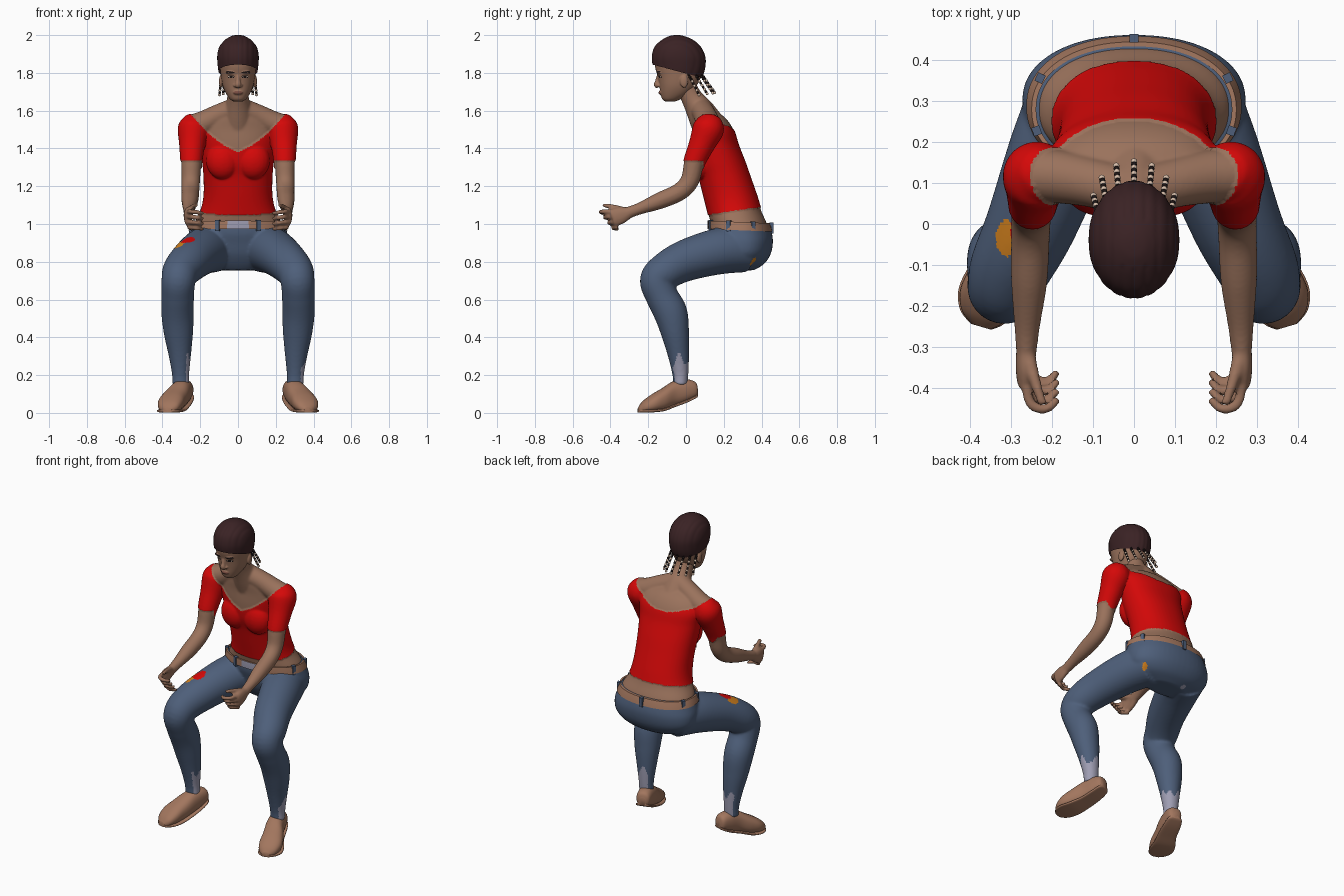
import bpy, bmesh, math
from mathutils import Vector, Matrix

if "Cube" in bpy.data.objects:
    bpy.data.objects.remove(bpy.data.objects["Cube"])


def material(name, r, g, b):
    m = bpy.data.materials.new(name)
    m.diffuse_color = [(c / 255 / 12.92 if c < 11 else ((c / 255 + .055) / 1.055) ** 2.4) for c in (r, g, b)] + [1]
    m.use_nodes = True
    m.node_tree.nodes["Principled BSDF"].inputs["Base Color"].default_value = m.diffuse_color
    return m


SKIN = material("skin", 154, 114, 92)
RED = material("red cloth", 212, 8, 8)
DENIM = material("denim blue", 78, 95, 122)
HAIR = material("dark brown hair", 58, 34, 36)
LEATHER = material("tan leather", 162, 118, 94)
LILAC = material("lilac grey", 158, 157, 178)
ORANGE = material("orange", 212, 130, 30)
BLACK = material("near black", 28, 20, 20)
CREAM = material("cream", 215, 190, 170)
LIP = material("lip brown", 122, 78, 66)


def spline(pts, k=6):
    """Catmull-Rom through tuples of any length."""
    out = []
    for i in range(len(pts) - 1):
        a, b, c, d = (pts[max(0, min(len(pts) - 1, j))] for j in (i - 1, i, i + 1, i + 2))
        for s in range(k):
            t = s / k
            out.append(tuple(q + .5 * t * (r - p + t * (2 * p - 5 * q + 4 * r - w + t * (3 * (q - r) + w - p)))
                             for p, q, r, w in zip(a, b, c, d)))
    return out + [pts[-1]]


def loft(bm, rings, caps=True):
    vs = [[bm.verts.new(p) for p in r] for r in rings]
    n = len(vs[0])
    for a, b in zip(vs, vs[1:]):
        for i in range(n):
            bm.faces.new((a[i], a[(i + 1) % n], b[(i + 1) % n], b[i]))
    if caps:
        bm.faces.new(vs[0][::-1])
        bm.faces.new(vs[-1])


def ring(c, u, v, n=40, p=1.0):
    pw = lambda x: math.copysign(abs(x) ** p, x)
    return [c + u * pw(math.cos(a)) + v * pw(math.sin(a)) for a in (2 * math.pi * i / n for i in range(n))]


def stack(bm, rows, caps=True, n=48, p=.92):
    """Horizontal sections: (z, front y, back y, half width)."""
    loft(bm, [ring(Vector((0, (f + b) / 2, z)), Vector((w, 0, 0)), Vector((0, (b - f) / 2, 0)), n, p)
              for z, f, b, w in rows], caps)


def tube(bm, pts, s=1, ref=(1, 0, 0), n=24):
    """Limb along (x, y, z, radius, second radius)."""
    pts = spline([q if len(q) == 5 else q + (q[3],) for q in pts])
    cs = [Vector((q[0] * s, q[1], q[2])) for q in pts]
    rings = []
    for i, q in enumerate(pts):
        t = (cs[min(i + 1, len(cs) - 1)] - cs[max(i - 1, 0)]).normalized()
        u = Vector(ref) - t * t.dot(Vector(ref))
        u.normalize()
        rings.append(ring(cs[i], u * q[3], t.cross(u) * q[4], n))
    loft(bm, rings)


def ball(bm, c, r, seg=20):
    m = Matrix.Translation(c) @ Matrix.Diagonal((*r, 1))
    return bmesh.ops.create_uvsphere(bm, u_segments=seg, v_segments=seg * 2 // 3, radius=1, matrix=m)["verts"]


def build(name, bm, mats, voxel=0, rule=None, smooth=6):
    bmesh.ops.recalc_face_normals(bm, faces=bm.faces)
    me = bpy.data.meshes.new(name)
    for m in mats:
        me.materials.append(m)
    bm.to_mesh(me)
    bm.free()
    ob = bpy.data.objects.new(name, me)
    bpy.context.collection.objects.link(ob)
    if voxel:
        r = ob.modifiers.new("fuse", "REMESH")
        r.mode, r.voxel_size = "VOXEL", voxel
        s = ob.modifiers.new("relax", "SMOOTH")
        s.factor, s.iterations = .5, smooth
        ev = ob.evaluated_get(bpy.context.evaluated_depsgraph_get())
        me = bpy.data.meshes.new_from_object(ev)
        ob.modifiers.clear()
        ob.data = me
        me.materials.clear()
        for m in mats:
            me.materials.append(m)
    if rule:
        for p in me.polygons:
            p.material_index = rule(p.center, p.normal)
    bpy.ops.object.select_all(action="DESELECT")
    ob.select_set(True)
    bpy.context.view_layer.objects.active = ob
    bpy.ops.object.shade_smooth_by_angle(angle=math.radians(50))
    return ob


# Torso, neck, arms and hands, with the shirt coloured by region
bm = bmesh.new()
stack(bm, spline([(1.60, .03, .155, .09), (1.56, .03, .21, .17), (1.50, .035, .25, .205), (1.42, .035, .275, .195),
                  (1.33, .043, .31, .185), (1.25, .07, .338, .178), (1.15, .095, .373, .178),
                  (1.07, .115, .398, .195), (1.0, .132, .428, .233), (.93, .15, .44, .245)]))
tube(bm, [(0, .0, 1.73, .055), (0, .03, 1.67, .057), (0, .075, 1.60, .075), (0, .12, 1.52, .09)])
for s in (1, -1):
    ball(bm, (s * .08, .088, 1.335), (.085, .064, .095))
    tube(bm, [(0, .075, 1.615, .06), (.1, .1, 1.575, .06), (.18, .115, 1.535, .065), (.24, .12, 1.515, .065)], s, (0, 1, 0))
    tube(bm, [(.225, .13, 1.565, .045), (.235, .12, 1.51, .078), (.243, .083, 1.42, .064), (.247, .045, 1.33, .054),
              (.25, .02, 1.23, .049), (.252, -.035, 1.17, .047), (.255, -.14, 1.123, .044),
              (.26, -.25, 1.08, .031), (.262, -.32, 1.055, .024, .032)], s)
    tube(bm, [(.262, -.30, 1.06, .024, .03), (.266, -.345, 1.045, .022, .045), (.264, -.39, 1.03, .02, .047)], s)
    for i in range(4):
        z, y = 1.066 - .028 * i, .022 * i
        tube(bm, [(.265, -.375, z, .013), (.252, -.436 + y, z, .0125), (.215, -.45 + y, z - .004, .012),
                  (.185, -.425 + y, z - .01, .01)], s, (0, 0, 1), 12)
    tube(bm, [(.258, -.325, 1.07, .02), (.24, -.385, 1.09, .014), (.222, -.44, 1.1, .011)], s, (0, 0, 1), 12)


def shirt(c, n):
    x = abs(c.x)
    t = max(0, min(1, (c.y - .08) / .14))
    neck = (1 - t) * (1.38 + .4 * x + 1.6 * x * x) + t * (1.492 + 1.35 * x * x)
    torso = c.z > 1.05 + (c.y - .12) * .14 and c.y > -.05 and (x < .197 or c.y > .09)
    return int(c.z < neck and (torso or c.z > 1.335))


body = build("upper_body_and_shirt", bm, [SKIN, RED], .0065, shirt)
cloth = {v for p in body.data.polygons if p.material_index for v in p.vertices}
offsets = [(i, body.data.vertices[i].normal * .005) for i in cloth]
for i, d in offsets:
    body.data.vertices[i].co += d

# Head with nose, ears, lips; eyes and brows coloured by region
bm = bmesh.new()
stack(bm, spline([(1.648, -.108, -.06, .022), (1.66, -.125, -.03, .042), (1.69, -.135, .02, .063),
                  (1.73, -.141, .055, .08), (1.78, -.15, .08, .09), (1.84, -.165, .088, .096),
                  (1.90, -.16, .085, .092), (1.95, -.13, .06, .075), (1.98, -.09, .02, .04)]))
tube(bm, [(0, -.145, 1.79, .009), (0, -.15, 1.76, .012), (0, -.153, 1.738, .017), (0, -.145, 1.725, .012)])
ball(bm, (0, -.134, 1.695), (.026, .012, .011))
for s in (1, -1):
    ball(bm, (s * .014, -.145, 1.733), (.011, .011, .009))
    ball(bm, (s * .036, -.142, 1.802), (.03, .016, .008))
    ball(bm, (s * .09, -.01, 1.755), (.011, .022, .034))


def face(c, n):
    x = abs(c.x)
    if c.y > -.09 or n.y > -.1:
        return 0
    e = math.hypot((x - .038) / .019, (c.z - 1.78) / .007)
    if e < 1:
        return 2 if e < .75 and .4 < abs(x - .038) / .019 else 1
    if .018 < x < .062 and abs(c.z - 1.803 - .1 * (x - .03)) < .004:
        return 1
    return 3 if math.hypot(x / .026, (c.z - 1.695) / .009) < 1 else 0


build("head", bm, [SKIN, BLACK, CREAM, LIP], .004, face, 4)

# Hair cap with braided grooves, trimmed along the hairline
bm = bmesh.new()
stack(bm, spline([(1.74, -.12, .06, .088), (1.79, -.162, .092, .1), (1.84, -.177, .104, .108), (1.89, -.181, .102, .111),
                  (1.94, -.166, .078, .098), (1.975, -.128, .038, .07), (1.995, -.088, -.01, .035), (2.0, -.06, -.035, .012)]), n=96, p=1)
mid = Vector((0, -.04, 1.85))
for v in bm.verts:
    if v.co.z < 1.985:
        v.co = mid + (v.co - mid) * (1 - .015 * abs(math.cos(v.co.x * 110)) ** 6)
bmesh.ops.bisect_plane(bm, geom=bm.verts[:] + bm.edges[:] + bm.faces[:], plane_co=(0, -.17, 1.842),
                       plane_no=(0, .072, .27), clear_inner=True)
build("hair", bm, [HAIR])

# Hanging beaded braids around the nape
bm = bmesh.new()
for k in range(-3, 4):
    a = k * math.radians(25)
    top = Vector((.088 * math.sin(a), -.01 + .095 * math.cos(a), 1.79))
    tip = Vector((.102 * math.sin(a), .04 + .112 * math.cos(a), 1.68 + .015 * math.cos(a)))
    for j in range(10):
        c = top.lerp(tip, j / 9)
        r = .008 if j % 2 else .0075
        for f in {f for v in ball(bm, c, (r, r, r), 9) for f in v.link_faces}:
            f.material_index = 1 if j > 1 and j % 2 else 0
build("beaded_braids", bm, [BLACK, CREAM])

# Jeans: pelvis fused with bent legs
bm = bmesh.new()
stack(bm, spline([(1.005, .122, .437, .245), (.95, .125, .455, .262), (.90, .14, .46, .272), (.84, .16, .448, .262),
                  (.79, .19, .415, .21), (.755, .22, .36, .12)]))
for s in (1, -1):
    tube(bm, [(.13, .31, .87, .125), (.185, .17, .855, .122), (.25, .0, .807, .11), (.30, -.105, .752, .099),
              (.315, -.152, .70, .09, .092), (.319, -.128, .62, .086), (.32, -.082, .53, .086, .089),
              (.315, -.057, .42, .077, .074), (.308, -.04, .31, .06, .057), (.304, -.03, .21, .046, .043),
              (.303, -.03, .15, .045, .038)], s, n=36)


def denim(c, n):
    if c.z < .275 + .025 * math.sin(c.x * 90) + .02 * math.sin(c.y * 130) and n.x + n.y * .8 > -.05:
        return 1
    if c.z > .84 and n.z > 0:
        if math.hypot((c.x + .265) / .035, (c.y + .015) / .04) < 1:
            return 2
        if math.hypot((c.x + .31) / .026, (c.y + .035) / .045) < 1:
            return 3
    if c.z < .85 and math.hypot(c.x - .215, c.y - .355) < .016:
        return 3
    return int(c.z < .85 and math.hypot(c.x + .07, c.y - .365) < .016)


build("jeans", bm, [DENIM, LILAC, RED, ORANGE], .008, denim)

# Belt with pale buckle, dipping slightly to the back
bm = bmesh.new()
stack(bm, [(.97, .115, .457, .262), (.99, .114, .452, .257), (1.014, .115, .443, .249),
           (1.014, .125, .432, .238), (.97, .124, .448, .252)], caps=False, n=96)
for v in bm.verts:
    v.co.z -= .04 * (v.co.y - .2)
build("belt", bm, [LEATHER, LILAC], rule=lambda c, n: int(c.y < .2 and abs(c.x) < .055 and n.y < -.3))

# Belt loops
bm = bmesh.new()
for deg in (90, 25, 155, 200, 340, 245, 295):
    a = math.radians(deg)
    p = Vector((math.cos(a) * .252, .284 + math.sin(a) * .168, .99 - .04 * (.084 + math.sin(a) * .168)))
    bmesh.ops.create_cube(bm, size=1, matrix=Matrix.Translation(p) @ Matrix.Rotation(a, 4, "Z")
                          @ Matrix.Diagonal((.02, .022, .058, 1)))
build("belt_loops", bm, [DENIM])

# Shoes: heel raised, toes on the ground (x, y, bottom, top, half width)
SHOE = spline([(.270, .058, .088, .135, .02), (.275, .045, .078, .165, .04), (.288, 0, .056, .178, .049),
               (.308, -.065, .032, .168, .054), (.338, -.125, .01, .13, .064), (.358, -.18, .003, .097, .068),
               (.368, -.225, .002, .062, .053), (.372, -.25, .002, .03, .022)])
across = Vector((.96, .28, 0))
for s, side in ((1, "left"), (-1, "right")):
    for part, grow in (("shoe_", 0), ("sole_", .004)):
        bm = bmesh.new()
        rings = []
        for x, y, lo, hi, w in SHOE:
            lo = max(lo, .001)
            hi = lo + .016 if grow else hi
            rings.append([Vector((p.x * s, p.y, p.z)) for p in
                          ring(Vector((x, y, (lo + hi) / 2)), across * (w + grow), Vector((0, 0, (hi - lo) / 2)),
                               28, .5 if grow else .85)])
        loft(bm, rings)
        build(part + side, bm, [LEATHER])
